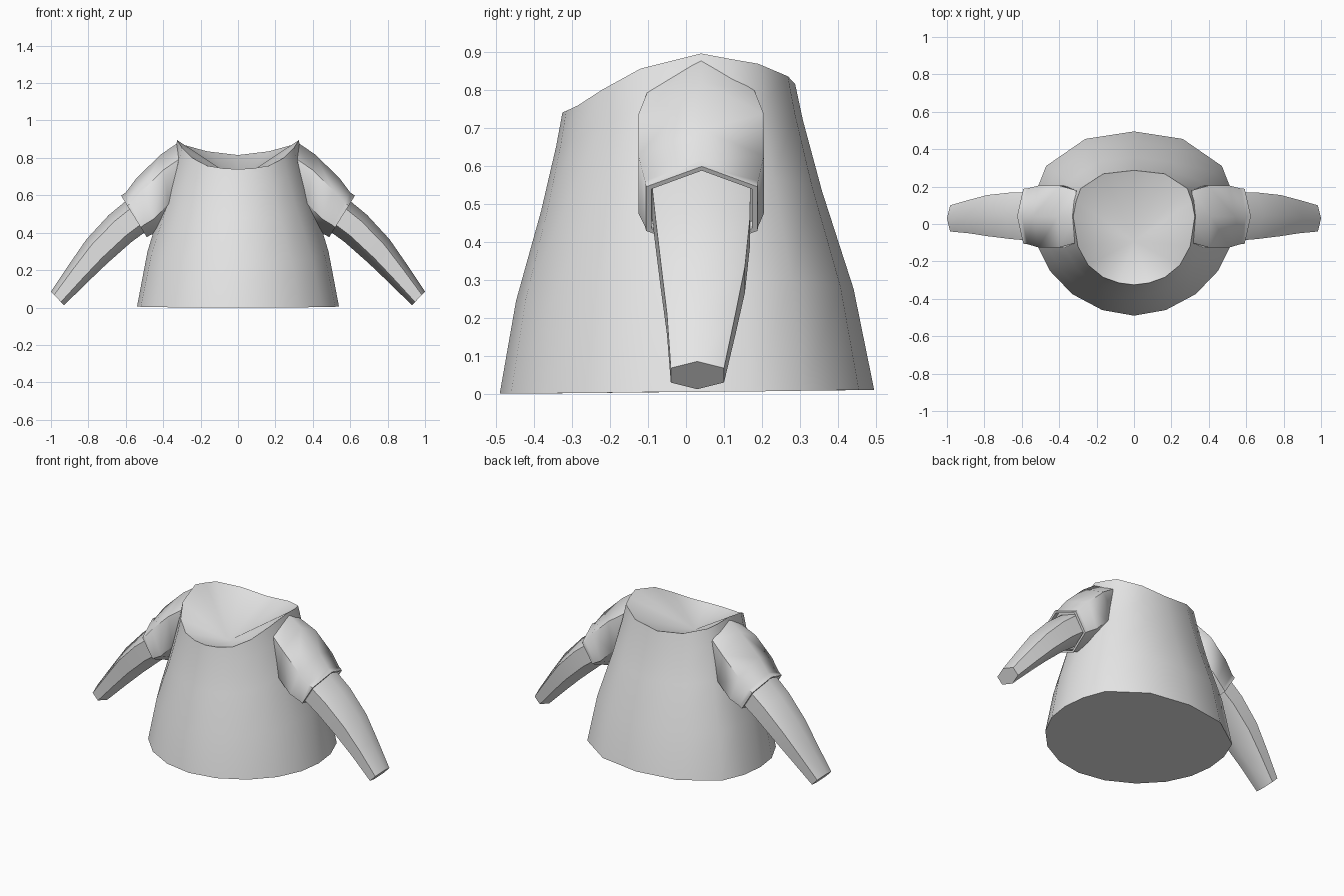
import bpy, bmesh, math

if "Cube" in bpy.data.objects:
    bpy.data.objects.remove(bpy.data.objects["Cube"])

grey = bpy.data.materials.new("plain_grey")
grey.diffuse_color = (0.8, 0.8, 0.8, 1)
grey.use_nodes = True
grey.node_tree.nodes["Principled BSDF"].inputs["Base Color"].default_value = grey.diffuse_color


def loft(name, rings, start_tip=None, end_tip=None):
    """Skin a list of equal-length closed rings; cap ends flat or to a tip point."""
    bm = bmesh.new()
    loops = [[bm.verts.new(p) for p in r] for r in rings]
    n = len(rings[0])
    for a, b in zip(loops, loops[1:]):
        for i in range(n):
            j = (i + 1) % n
            bm.faces.new((a[i], a[j], b[j], b[i]))
    for loop, tip in ((loops[0], start_tip), (loops[-1], end_tip)):
        if tip:
            c = bm.verts.new(tip)
            for i in range(n):
                bm.faces.new((loop[i], loop[(i + 1) % n], c))
        else:
            bm.faces.new(loop)
    bmesh.ops.recalc_face_normals(bm, faces=bm.faces)
    me = bpy.data.meshes.new(name)
    bm.to_mesh(me)
    bm.free()
    me.materials.append(grey)
    ob = bpy.data.objects.new(name, me)
    bpy.context.collection.objects.link(ob)
    bpy.ops.object.select_all(action='DESELECT')
    ob.select_set(True)
    bpy.context.view_layer.objects.active = ob
    bpy.ops.object.shade_smooth_by_angle(angle=math.radians(66))
    return ob


def mirrored(half):
    """Close a half outline (both ends on x = 0) across the centre plane."""
    return half + [(-x, y, z) for x, y, z in half[-2:0:-1]]


def hex_ring(top, bottom, yf, yb, side, grow=1.0):
    """Six-sided sleeve section from its top and bottom points and y extent."""
    ym = (yf + yb) / 2
    pts = []
    for t, y in ((0, ym), (.24, yf), (.76, yf), (1, ym), (.76, yb), (.24, yb)):
        t, y = .5 + (t - .5) * grow, ym + (y - ym) * grow
        x = top[0] + (bottom[0] - top[0]) * t
        z = top[1] + (bottom[1] - top[1]) * t
        pts.append((side * x, y, z))
    return pts


# Torso: flared from the neckline to the hem, with a dished neck
hem = [(0, -.49, 0), (.17, -.46, 0), (.33, -.375, .001), (.45, -.25, .002),
       (.52, -.11, .004), (.54, .03, .005), (.525, .17, .006), (.47, .31, .008),
       (.26, .455, .01), (0, .495, .01)]
neck = [(0, -.325, .74), (.08, -.315, .744), (.165, -.285, .758), (.245, -.22, .80),
        (.30, -.12, .855), (.325, .04, .895), (.31, .12, .88), (.285, .19, .868),
        (.165, .268, .835), (0, .287, .815)]
rings = []
for tz, tw in ((0, 0), (.33, .26), (.65, .66), (.88, .90), (1, 1)):
    rings.append(mirrored([
        (a[0] + (b[0] - a[0]) * tw, a[1] + (b[1] - a[1]) * tw, a[2] + (b[2] - a[2]) * tz)
        for a, b in zip(hem, neck)]))
loft("torso", rings, end_tip=(0, -.09, .68))

# Sections: top (x, z), bottom (x, z), front y, back y
sleeve = [((.315, .885), (.29, .52), -.10, .18),
          ((.41, .82), (.36, .47), -.125, .205),
          ((.54, .695), (.42, .405), -.125, .205),
          ((.60, .615), (.475, .385), -.108, .19)]
arm = [((.575, .59), (.46, .43), -.09, .17),
       ((.69, .495), (.57, .35), -.08, .168),
       ((.81, .365), (.70, .235), -.065, .155),
       ((.90, .235), (.81, .13), -.05, .13),
       ((1.0, .085), (.93, .012), -.04, .10)]
cuff_edge = ((.625, .598), (.487, .375), -.105, .188)

for side, tag in ((1, "right"), (-1, "left")):
    # Short outer sleeve, its rim folded inward
    s = [hex_ring(*r, side) for r in sleeve]
    s += [hex_ring(*cuff_edge, side), hex_ring(*cuff_edge, side, .9)]
    inner = [(x - side * .03, y, z + .02) for x, y, z in s[-1]]
    loft("outer_sleeve_" + tag, s + [inner])
    # Long tapering under sleeve
    loft("under_sleeve_" + tag, [hex_ring(*r, side) for r in arm])
